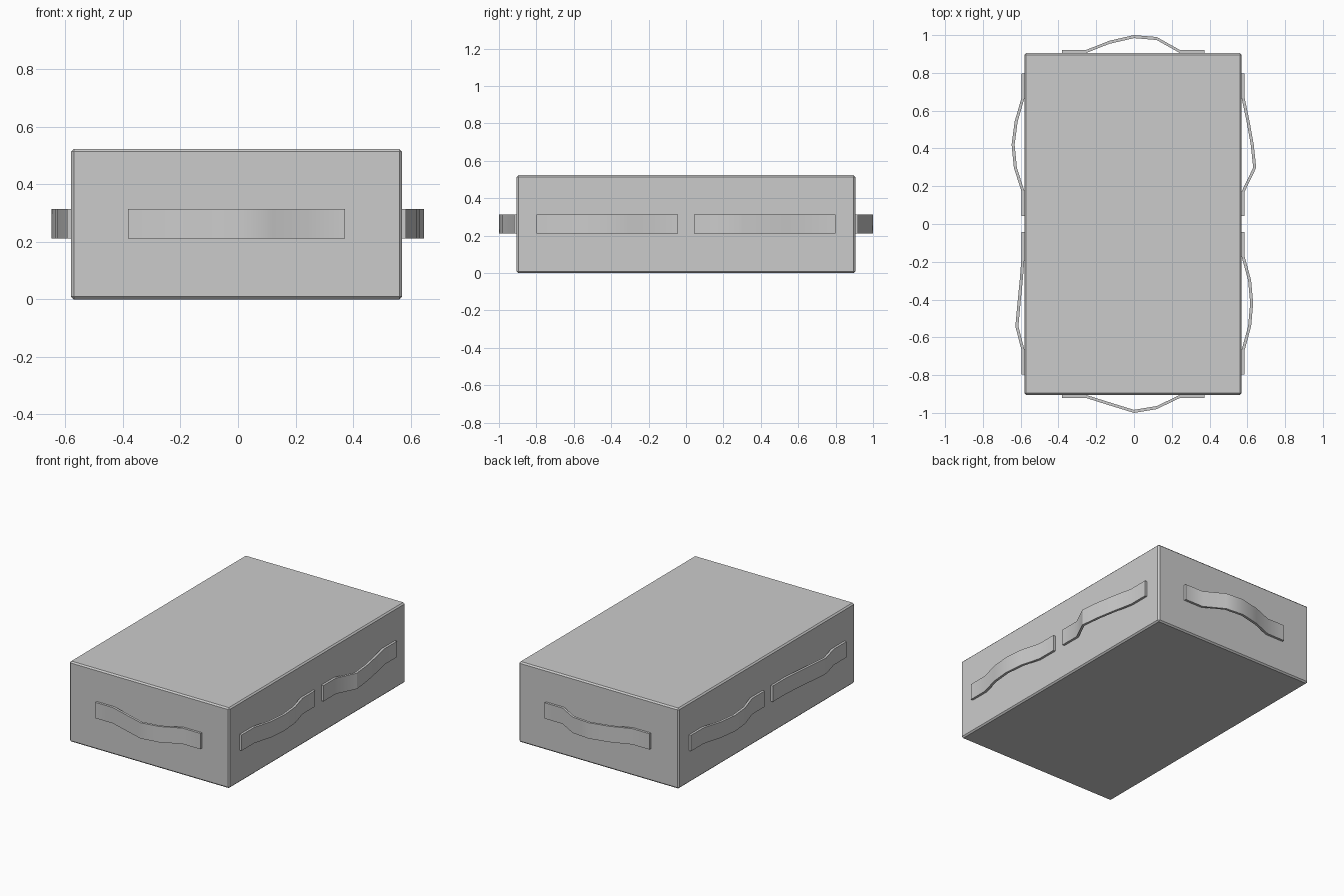
import bpy, bmesh

if "Cube" in bpy.data.objects:
    bpy.data.objects.remove(bpy.data.objects["Cube"])

Z0, Z1 = 0.211, 0.314   # strap height range
T = 0.016               # strap thickness


def finish(bm, name):
    bmesh.ops.recalc_face_normals(bm, faces=bm.faces)
    me = bpy.data.meshes.new(name)
    bm.to_mesh(me)
    bm.free()
    ob = bpy.data.objects.new(name, me)
    bpy.context.collection.objects.link(ob)
    bpy.ops.object.select_all(action='DESELECT')
    ob.select_set(True)
    bpy.context.view_layer.objects.active = ob
    bpy.ops.object.shade_smooth_by_angle(angle=0.52)
    return ob


def strap(name, path, to_xy):
    """Ribbon handle: path holds (along, out) points of the outer surface."""
    bm = bmesh.new()
    rings = []
    for a, o in path:
        ring = []
        for d, z in ((o, Z0), (o, Z1), (o - T, Z1), (o - T, Z0)):
            ring.append(bm.verts.new((*to_xy(a, d), z)))
        rings.append(ring)
    for r, s in zip(rings, rings[1:]):
        for i in range(4):
            j = (i + 1) % 4
            bm.faces.new((r[i], r[j], s[j], s[i]))
    bm.faces.new(rings[0])
    bm.faces.new(rings[-1])
    finish(bm, name)


# Box body with small chamfered edges
x0, x1, y0, y1, h = -0.58, 0.57, -0.905, 0.905, 0.523
bm = bmesh.new()
bmesh.ops.create_cube(bm, size=1)
for v in bm.verts:
    v.co = (x1 if v.co.x > 0 else x0, y1 if v.co.y > 0 else y0, h if v.co.z > 0 else 0)
bmesh.ops.bevel(bm, geom=bm.edges[:], offset=0.009, segments=1, affect='EDGES')
finish(bm, "box_body")

# Bulge of each strap at evenly spaced points between its two flat pads
ends = [(-0.382, 0.92), (-0.257, 0.92), (0.245, 0.92), (0.373, 0.92)]
strap("front_handle",
      ends[:2] + [(-0.13, 0.96), (0, 1.0), (0.12, 0.98)] + ends[2:],
      lambda a, o: (a, -o))
strap("back_handle",
      ends[:2] + [(-0.13, 0.97), (0, 1.0), (0.12, 0.99)] + ends[2:],
      lambda a, o: (a, o))

# Side handles: outer distance at three middle points, front to back
sides = {
    "right_front_handle": (1, -0.42, 0.585, (0.62, 0.631, 0.62)),
    "right_back_handle": (1, 0.42, 0.585, (0.647, 0.634, 0.612)),
    "left_front_handle": (-1, -0.42, 0.595, (0.628, 0.617, 0.605)),
    "left_back_handle": (-1, 0.42, 0.595, (0.636, 0.648, 0.632)),
}
for name, (sx, cy, pad, mid) in sides.items():
    outs = (pad, pad, *mid, pad, pad)
    offs = (-0.378, -0.25, -0.122, 0, 0.122, 0.25, 0.378)
    strap(name, [(cy + d, o) for d, o in zip(offs, outs)],
          lambda a, o, sx=sx: (sx * o, a))
